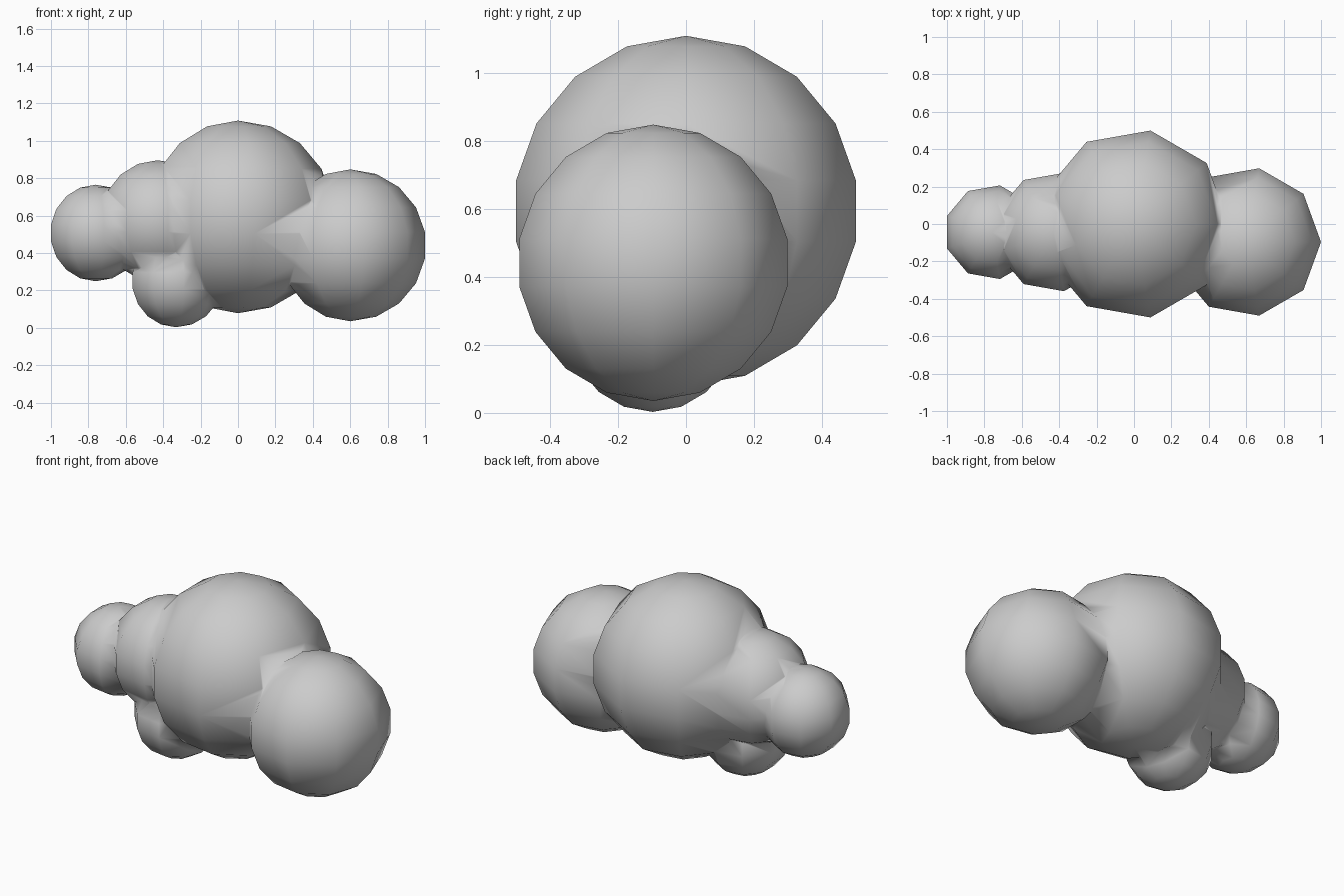
import bpy
import bmesh
from math import sin, cos, pi

if "Cube" in bpy.data.objects:
    bpy.data.objects.remove(bpy.data.objects["Cube"])

SIDES = 9   # segments around z
RINGS = 9   # bands from pole to pole


def puff(name, centre, r):
    """Low-poly ball with a vertex column pointing along +x."""
    bm = bmesh.new()
    top = bm.verts.new((0, 0, r))
    bottom = bm.verts.new((0, 0, -r))
    rings = []
    for i in range(1, RINGS):
        t = pi * i / RINGS
        rings.append([bm.verts.new((r * sin(t) * cos(2 * pi * j / SIDES),
                                    r * sin(t) * sin(2 * pi * j / SIDES),
                                    r * cos(t))) for j in range(SIDES)])
    for j in range(SIDES):
        k = (j + 1) % SIDES
        bm.faces.new((top, rings[0][j], rings[0][k]))
        bm.faces.new((bottom, rings[-1][k], rings[-1][j]))
        for a, b in zip(rings, rings[1:]):
            bm.faces.new((a[j], b[j], b[k], a[k]))
    bmesh.ops.translate(bm, verts=bm.verts, vec=centre)
    bmesh.ops.recalc_face_normals(bm, faces=bm.faces)
    me = bpy.data.meshes.new(name)
    bm.to_mesh(me)
    bm.free()
    ob = bpy.data.objects.new(name, me)
    bpy.context.collection.objects.link(ob)
    return ob


# Main body of the cloud
cloud = puff("cloud", (0, 0, 0.593), 0.515)

# Smaller puffs fused into the body
parts = [
    puff("right_puff", (0.60, -0.096, 0.441), 0.406),
    puff("left_inner_puff", (-0.43, -0.043, 0.57), 0.326),
    puff("left_outer_puff", (-0.761, -0.044, 0.507), 0.258),
    puff("lower_puff", (-0.332, -0.098, 0.253), 0.25),
]
bpy.context.view_layer.objects.active = cloud
for part in parts:
    mod = cloud.modifiers.new("union", 'BOOLEAN')
    mod.operation = 'UNION'
    mod.solver = 'EXACT'
    mod.object = part
    bpy.ops.object.modifier_apply(modifier=mod.name)
    bpy.data.objects.remove(part)

# Smooth shading all over
for p in cloud.data.polygons:
    p.use_smooth = True
